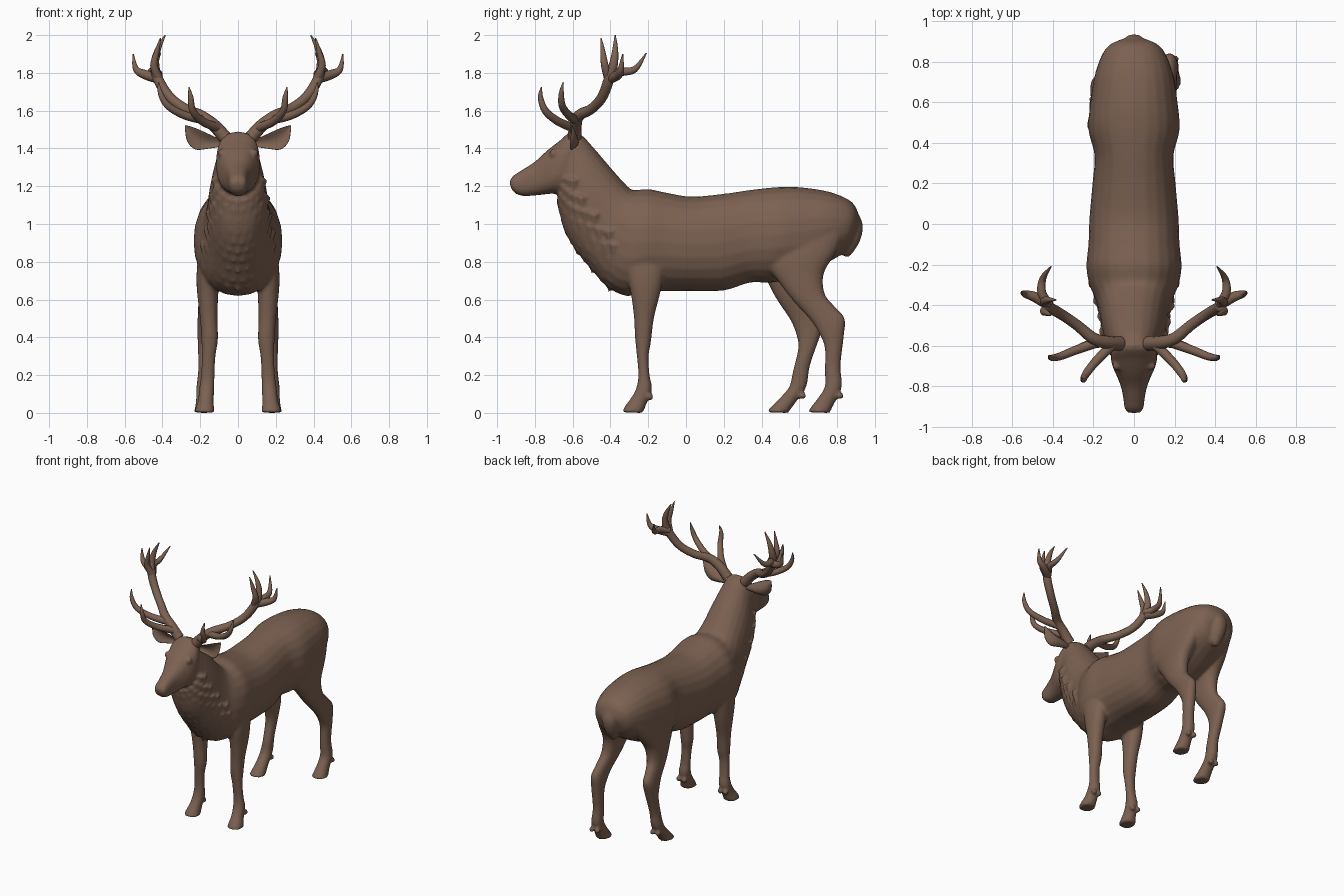
import bpy, bmesh, math
from mathutils import Vector, Matrix

hide = bpy.data.materials.new("brown_hide")
hide.diffuse_color = (0.2, 0.12, 0.083, 1)


def smooth_path(pts, sub):
    """Catmull-Rom through rows of numbers of any length."""
    pts = [Vector(p) for p in pts]
    out = []
    for i in range(len(pts) - 1):
        a, b, c = pts[max(i - 1, 0)], pts[i], pts[i + 1]
        d = pts[min(i + 2, len(pts) - 1)]
        for k in range(sub):
            t = k / sub
            out.append(0.5 * (2 * b + (c - a) * t + (2 * a - 5 * b + 4 * c - d) * t ** 2
                              + (3 * b - a - 3 * c + d) * t ** 3))
    return out + [pts[-1]]


def power(v, p):
    return math.copysign(abs(v) ** (2 / p), v)


def loft(bm, rings, side=1, n=24, p=2.2, shear=0):
    """Rings: first edge y,z, opposite edge y,z, half width, centre x."""
    rows = []
    for r in smooth_path([tuple(r) + (0,) * (6 - len(r)) for r in rings], 4):
        y1, z1, y2, z2, w, xc = r
        row = []
        for k in range(n):
            a = 2 * math.pi * k / n
            u, v = power(math.cos(a), p), power(math.sin(a), p)
            z = max(0, (z1 + z2) / 2 + (z1 - z2) / 2 * v)
            y = (y1 + y2) / 2 + (y1 - y2) / 2 * v + shear * max(0, 1 - z / 0.95)
            row.append(bm.verts.new((side * (xc + w * u), y, z)))
        rows.append(row)
    for ra, rb in zip(rows, rows[1:]):
        for k in range(n):
            bm.faces.new((ra[k], ra[(k + 1) % n], rb[(k + 1) % n], rb[k]))
    bm.faces.new(rows[0])
    bm.faces.new(rows[-1])


def ball(bm, x, y, z, r):
    bmesh.ops.create_icosphere(bm, subdivisions=2, radius=r, matrix=Matrix.Translation((x, y, z)))


def finish(name, bm):
    bmesh.ops.recalc_face_normals(bm, faces=bm.faces)
    me = bpy.data.meshes.new(name)
    bm.to_mesh(me)
    bm.free()
    ob = bpy.data.objects.new(name, me)
    bpy.context.collection.objects.link(ob)
    me.materials.append(hide)
    for f in me.polygons:
        f.use_smooth = True
    return ob


body = bmesh.new()

# torso: rump to chest, then neck up to the skull
torso = [(.92, 1.03, .89, .94, .07), (.88, 1.115, .85, .86, .14), (.76, 1.17, .74, .79, .19),
         (.6, 1.195, .6, .72, .215), (.48, 1.195, .45, .69, .225), (.34, 1.18, .34, .69, .195),
         (.2, 1.16, .2, .648, .205), (.03, 1.145, .03, .645, .22), (-.1, 1.165, -.1, .645, .225),
         (-.2, 1.185, -.22, .635, .235), (-.28, 1.18, -.32, .62, .22)]
neck = [(-.32, 1.21, -.42, .67, .19), (-.37, 1.265, -.51, .77, .17), (-.43, 1.335, -.59, .87, .158),
        (-.49, 1.405, -.645, .97, .142), (-.53, 1.45, -.67, 1.07, .125),
        (-.56, 1.475, -.68, 1.15, .115), (-.6, 1.48, -.7, 1.17, .10)]
loft(body, torso + neck)

# head and muzzle
loft(body, [(-.53, 1.43, -.62, 1.17, .09), (-.6, 1.49, -.67, 1.16, .115), (-.67, 1.44, -.72, 1.16, .108),
            (-.74, 1.385, -.76, 1.155, .085), (-.8, 1.33, -.81, 1.15, .064), (-.87, 1.285, -.86, 1.148, .052),
            (-.915, 1.255, -.9, 1.16, .047), (-.935, 1.225, -.925, 1.185, .03)], p=2.5)

# tail
loft(body, [(.82, 1.08, .9, 1.08, .045), (.84, 1, .935, 1, .055), (.82, .92, .925, .92, .05),
            (.82, .86, .885, .85, .035), (.835, .83, .86, .825, .015)])

front_leg = [(-.33, .85, -.1, .85, .06, .15), (-.31, .72, -.12, .72, .06, .16), (-.29, .62, -.14, .62, .055, .16),
             (-.275, .5, -.17, .5, .046, .155), (-.27, .4, -.185, .38, .044, .15), (-.26, .3, -.198, .3, .036, .155),
             (-.252, .2, -.193, .2, .036, .16), (-.264, .13, -.18, .13, .04, .165),
             (-.29, .08, -.205, .06, .041, .17), (-.32, .04, -.22, .02, .048, .175), (-.34, .003, -.23, 0, .055, .177)]
hind_leg = [(.42, .95, .86, 1, .07, .12), (.42, .8, .8, .86, .075, .135), (.5, .68, .73, .74, .06, .15),
            (.57, .59, .735, .63, .05, .16), (.66, .49, .79, .56, .042, .17), (.71, .41, .84, .5, .041, .175),
            (.735, .34, .835, .4, .038, .175), (.735, .22, .818, .25, .035, .175), (.735, .14, .825, .14, .04, .18),
            (.7, .08, .79, .06, .042, .18), (.665, .035, .77, .02, .048, .18), (.645, .003, .76, 0, .054, .18)]
for s in (1, -1):
    # legs: the left hind leg stands further forward
    lean = 0 if s > 0 else -.22
    loft(body, front_leg, s)
    loft(body, hind_leg, s, shear=lean)
    # dewclaws and brows
    for dx in (-.022, .022):
        ball(body, s * .17 + dx, -.19, .085, .02)
        ball(body, s * .18 + dx, .815 + lean * .9, .09, .02)
    ball(body, s * .085, -.7, 1.375, .024)

# ragged mane: rows of hair tufts hanging around the throat
down = Matrix.Rotation(math.pi, 4, 'X')
for i, (yt, zt, yb, zb, w) in enumerate(smooth_path(neck[:5], 2)):
    for k in range(-4, 5):
        a = math.radians(17 * (k + (i % 2) * .5))
        back = (1 - math.cos(a)) / 2
        pos = (w * math.sin(a), yb + (yt - yb) * back + .01, zb + (zt - zb) * back + .01)
        bmesh.ops.create_cone(body, cap_ends=True, segments=8, radius1=.03, radius2=.002, depth=.09,
                              matrix=Matrix.Translation(pos) @ down)

# fuse body, head and legs into one skin
ob = finish("body", body)
bpy.context.view_layer.objects.active = ob
ob.select_set(True)
m = ob.modifiers.new("fuse", 'REMESH')
m.mode, m.voxel_size, m.use_smooth_shade = 'VOXEL', .01, True
m2 = ob.modifiers.new("soften", 'SMOOTH')
m2.factor, m2.iterations = .5, 4
for name in ("fuse", "soften"):
    bpy.ops.object.modifier_apply(modifier=name)
bpy.ops.object.shade_smooth()

# ears: cupped leaves, x, y, z, half width
ear = [(.09, -.59, 1.425, .02), (.14, -.585, 1.43, .036), (.2, -.59, 1.44, .052),
       (.25, -.6, 1.475, .04), (.28, -.61, 1.52, .004)]
for s, label in ((1, "right"), (-1, "left")):
    bm = bmesh.new()
    rows = []
    for x, y, z, w in smooth_path(ear, 4):
        row = []
        for k in range(16):
            a = math.pi * k / 8
            u, v = math.cos(a), math.sin(a)
            row.append(bm.verts.new((s * (x - w * u * .5), y - .6 * w * u * u + .2 * w * v + .01, z + w * u * .87)))
        rows.append(row)
    for ra, rb in zip(rows, rows[1:]):
        for k in range(16):
            bm.faces.new((ra[k], ra[(k + 1) % 16], rb[(k + 1) % 16], rb[k]))
    bm.faces.new(rows[0])
    bm.faces.new(rows[-1])
    finish(label + "_ear", bm)

# antlers: main beam and tines, x, y, z, radius
antler = [
    [(.07, -.59, 1.46, .036), (.13, -.585, 1.525, .033), (.2, -.565, 1.575, .03), (.28, -.5, 1.61, .027),
     (.36, -.445, 1.67, .027), (.42, -.41, 1.76, .028), (.44, -.385, 1.84, .024), (.425, -.375, 1.92, .016),
     (.385, -.375, 2.0, .003)],
    [(.11, -.6, 1.51, .025), (.19, -.68, 1.545, .022), (.24, -.745, 1.6, .019), (.25, -.77, 1.67, .014),
     (.26, -.765, 1.725, .003)],
    [(.17, -.58, 1.55, .025), (.28, -.62, 1.575, .022), (.37, -.655, 1.625, .019), (.41, -.66, 1.69, .014),
     (.42, -.65, 1.75, .003)],
    [(.42, -.4, 1.79, .025), (.455, -.34, 1.805, .022), (.45, -.27, 1.82, .017), (.41, -.21, 1.905, .003)],
    [(.42, -.4, 1.77, .027), (.49, -.36, 1.79, .025), (.54, -.345, 1.82, .017), (.555, -.335, 1.9, .003)],
    [(.42, -.41, 1.77, .024), (.445, -.43, 1.84, .02), (.43, -.44, 1.91, .014), (.41, -.45, 1.985, .003)],
]
for s, label in ((1, "right"), (-1, "left")):
    cu = bpy.data.curves.new(label + "_antler", 'CURVE')
    cu.dimensions, cu.bevel_depth, cu.bevel_resolution, cu.use_fill_caps = '3D', 1, 4, True
    for tine in antler:
        pts = smooth_path(tine, 5)
        sp = cu.splines.new('POLY')
        sp.points.add(len(pts) - 1)
        sp.use_smooth = True
        for q, (x, y, z, r) in zip(sp.points, pts):
            q.co, q.radius = (s * x, y, z, 1), r
    cu.materials.append(hide)
    ob = bpy.data.objects.new(label + "_antler", cu)
    bpy.context.collection.objects.link(ob)
    bpy.ops.object.select_all(action='DESELECT')
    bpy.context.view_layer.objects.active = ob
    ob.select_set(True)
    bpy.ops.object.convert(target='MESH')
